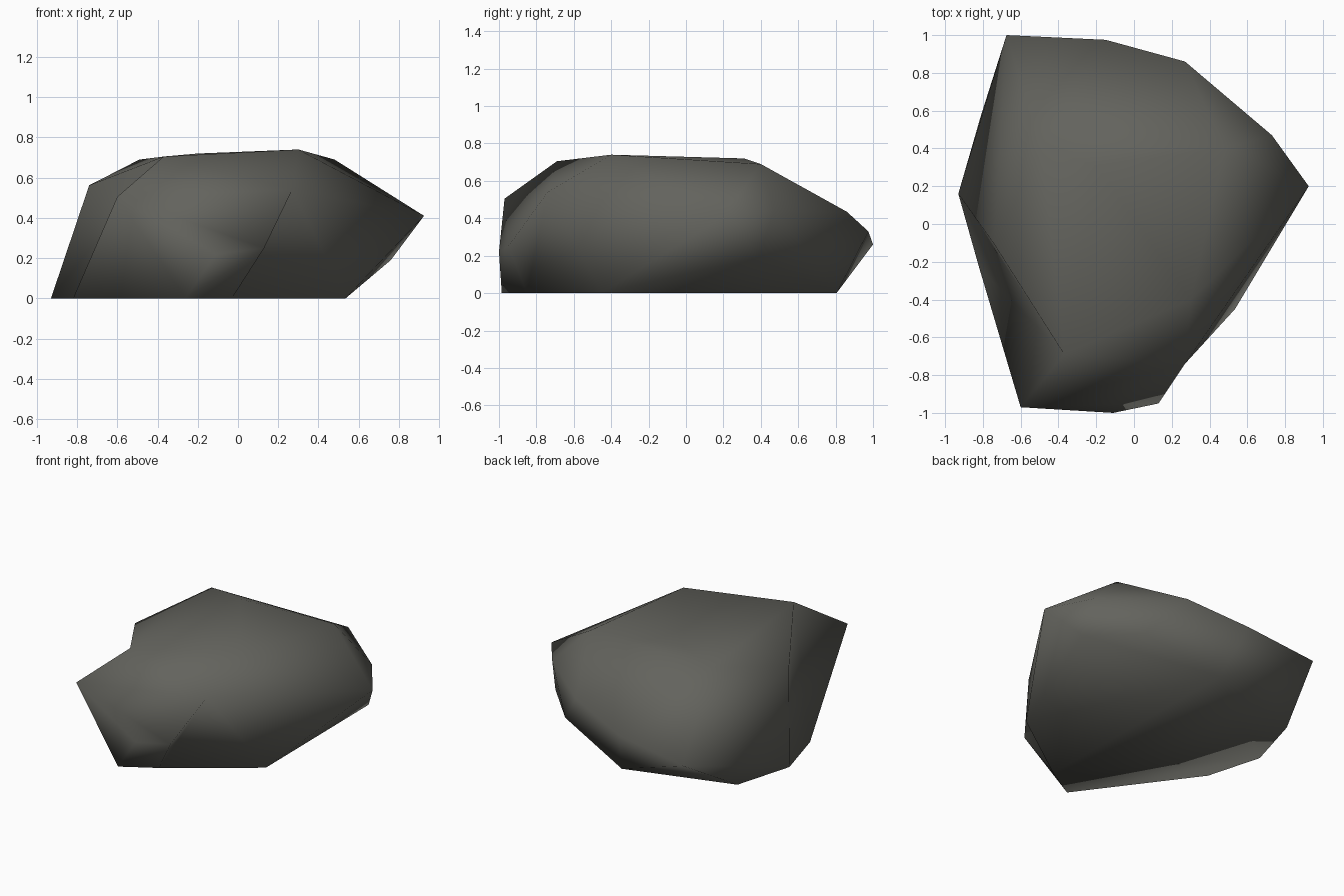
import bpy, bmesh, math

if "Cube" in bpy.data.objects:
    bpy.data.objects.remove(bpy.data.objects["Cube"])

# Boulder corner points, ring by ring
BASE = [(-.93, .16, 0), (-.82, -.23, 0), (-.26, -.985, 0), (-.03, -.85, 0),
        (.535, -.45, 0), (-.055, .805, 0), (-.81, .575, 0)]
MIDDLE = [(-.6, -.97, .505), (-.11, -1, .22), (.13, -.95, .25), (.27, -.74, .54),
          (.76, .39, .19), (.48, .68, .175), (.925, .2, .41), (.73, .47, .44),
          (.27, .86, .435), (-.15, .975, .33), (-.675, 1, .26), (-.74, -.107, .562)]
TOP = [(-.37, -.69, .705), (.3, -.4, .74), (.48, .4, .69), (-.2, .31, .72),
       (-.49, .4, .69)]

bm = bmesh.new()
base, middle, top = [[bm.verts.new(p) for p in ring] for ring in (BASE, MIDDLE, TOP)]
bmesh.ops.convex_hull(bm, input=bm.verts[:], use_existing_faces=False)


# Turn an edge to carve a shallow dent
def turn(a, b):
    if a.is_valid and b.is_valid:
        e = bm.edges.get((a, b))
        if e:
            bmesh.ops.rotate_edges(bm, edges=[e], use_ccw=False)


turn(middle[0], middle[11])   # left flank dent
turn(middle[0], base[0])
turn(middle[2], base[4])      # front right dent
bmesh.ops.dissolve_limit(bm, angle_limit=math.radians(.5), verts=bm.verts[:], edges=bm.edges[:])
bmesh.ops.recalc_face_normals(bm, faces=bm.faces[:])

mesh = bpy.data.meshes.new("boulder")
bm.to_mesh(mesh)
bm.free()
rock = bpy.data.objects.new("boulder", mesh)
bpy.context.collection.objects.link(rock)

# Single stone colour
mat = bpy.data.materials.new("dark warm grey stone")
mat.diffuse_color = (.125, .125, .11, 1)
mat.use_nodes = True
mat.node_tree.nodes["Principled BSDF"].inputs["Base Color"].default_value = mat.diffuse_color
mesh.materials.append(mat)

# Soft facets all round
bpy.context.view_layer.objects.active = rock
rock.select_set(True)
bpy.ops.object.shade_smooth_by_angle(angle=math.radians(120))
